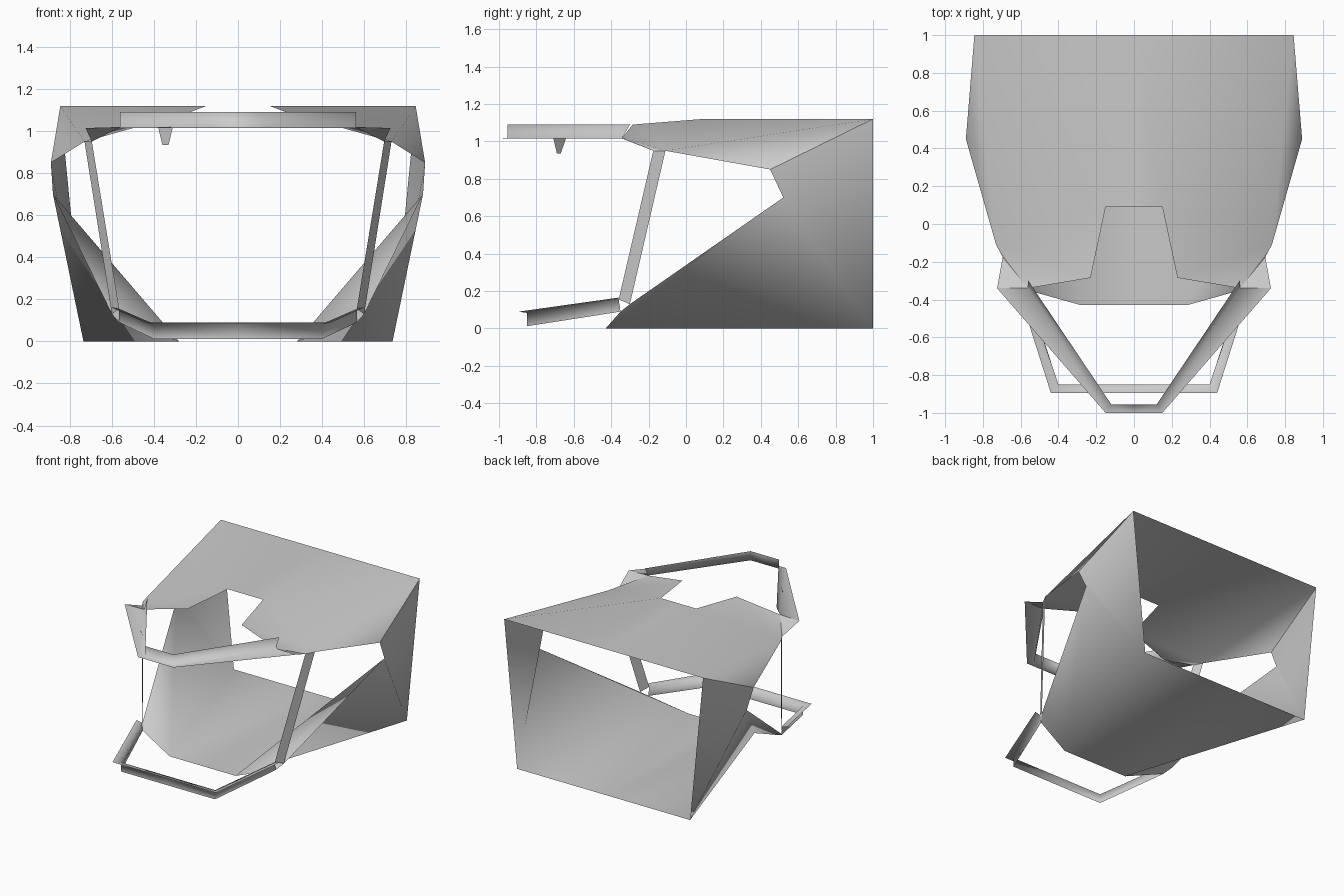
import bpy, math

if "Cube" in bpy.data.objects:
    bpy.data.objects.remove(bpy.data.objects["Cube"])


def sheet(name, pts, faces, mirror=True, angle=180):
    """Thin panel object from named points, mirrored across x = 0."""
    keys = list(pts)
    me = bpy.data.meshes.new(name)
    me.from_pydata([pts[k] for k in keys], [],
                   [[keys.index(k) for k in f] for f in faces])
    ob = bpy.data.objects.new(name, me)
    bpy.context.collection.objects.link(ob)
    if mirror:
        m = ob.modifiers.new("Mirror", 'MIRROR')
        m.use_clip = True
        m.merge_threshold = 0.001
    bpy.ops.object.select_all(action='DESELECT')
    ob.select_set(True)
    bpy.context.view_layer.objects.active = ob
    bpy.ops.object.shade_smooth_by_angle(angle=math.radians(angle))
    return ob


def strip(name, *paths):
    """Ribbon running through matching point rows."""
    pts = {(i, j): p for i, path in enumerate(paths) for j, p in enumerate(path)}
    faces = [[(i, j), (i, j + 1), (i + 1, j + 1), (i + 1, j)]
             for i in range(len(paths) - 1) for j in range(len(paths[0]) - 1)]
    return sheet(name, pts, faces)


# Shared corner points of the right half
T = (0.845, 1.0, 1.12)     # roof rear corner
C = (0.735, 1.0, 0.0)      # floor rear corner
W = (0.89, 0.45, 0.85)     # side opening, rear top
S = (0.88, 0.52, 0.70)     # side opening, rear bottom
U = (0.73, -0.11, 0.95)    # pillar top, rear
V = (0.695, -0.175, 0.95)  # pillar top, front
P = (0.60, -0.30, 0.13)    # pillar foot, rear
Q = (0.565, -0.35, 0.09)   # lower frame band end
R = (0.565, -0.36, 0.155)  # pillar foot, front
F = (0.28, -0.43, 0.0)     # floor front corner
K = (0.725, -0.34, 1.015)  # upper frame flange end
G = (0.56, -0.34, 1.02)    # roof front corner

# Roof with front notch, wrapping over the sides
sheet("roof",
      dict(T=T, W=W, U=U, V=V, G=G, H=(0.23, -0.285, 1.09), I=(0.15, 0.09, 1.12),
           M=(0, 0.09, 1.12), N=(0, 1, 1.12)),
      ["NMIT", "TIU", "IHU", "HGU", "GVU", "TUW"])

# Floor, inward-leaning side walls and slanted sills
sheet("lower_body",
      dict(A=(0, 1, 0), B=(0, -0.43, 0), F=F, C=C, P=P, Q=Q, S=S, W=W, T=T),
      ["ABFC", "CFS", "SFP", "FQP", "CSWT"])

# Front pillars
strip("pillar", [U, P], [V, R])

# Upper front frame: upright band with an outward flange
strip("upper_frame",
      [(0.56, -0.30, 1.09), (0.12, -0.955, 1.09), (0, -0.955, 1.09)],
      [G, (0.12, -0.955, 1.02), (0, -0.955, 1.02)],
      [K, (0.15, -1.0, 1.015), (0, -1.0, 1.015)])
sheet("frame_corner", dict(K=K, V=V, G=G), ["KVG"])

# Lower front frame: flange on top, band hanging from its inner edge
strip("lower_frame",
      [(0.61, -0.36, 0.165), (0.44, -0.895, 0.09), (0, -0.895, 0.09)],
      [R, (0.40, -0.85, 0.083), (0, -0.85, 0.083)],
      [Q, (0.40, -0.85, 0.012), (0, -0.85, 0.012)])

# Small tapered tab under one side of the upper frame
sheet("hanging_tab",
      dict(a=(-0.38, -0.64, 1.02), b=(-0.31, -0.71, 1.02),
           c=(-0.33, -0.69, 0.935), d=(-0.36, -0.67, 0.935)),
      ["abcd"], mirror=False)
